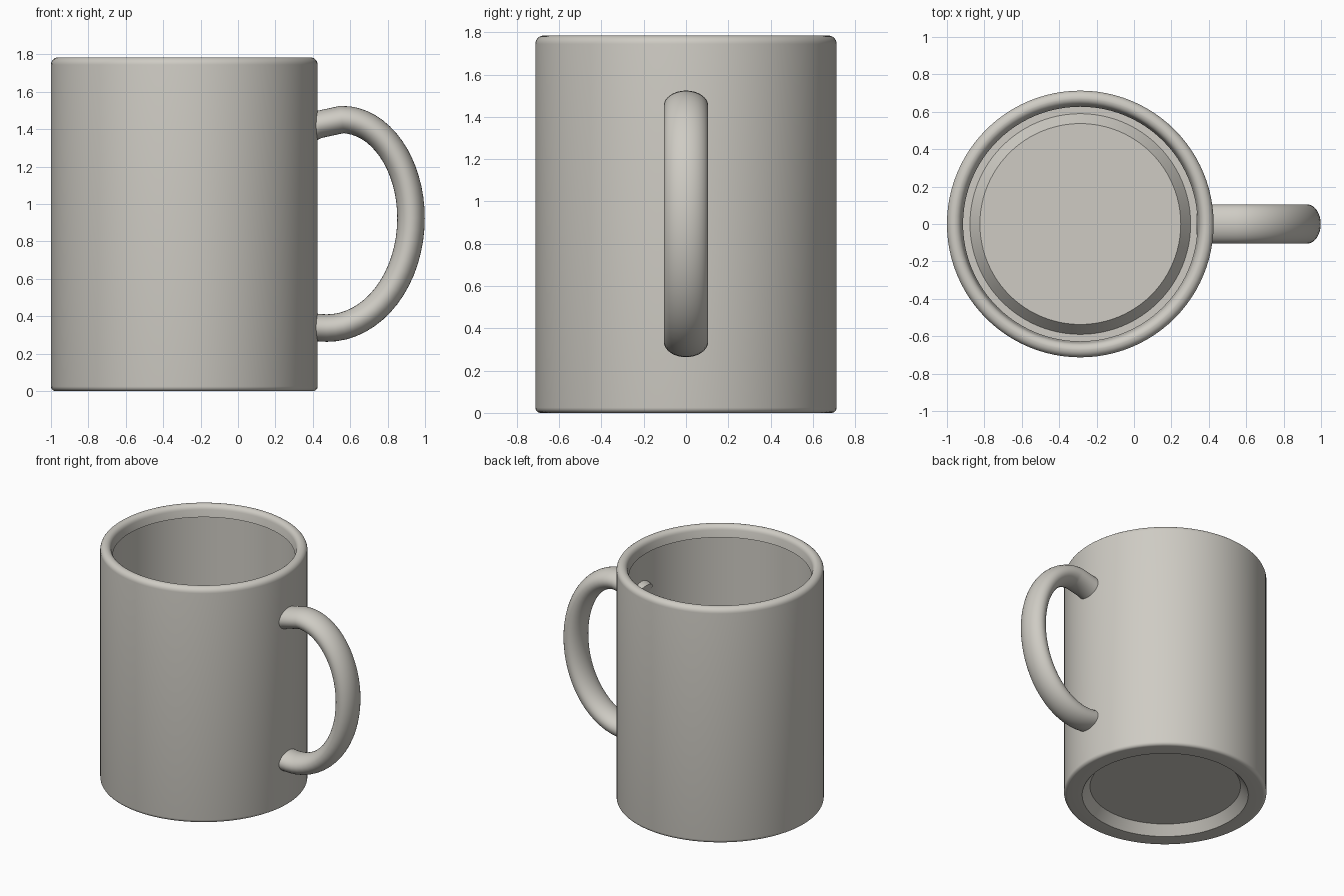
import bpy, bmesh
from math import sin, cos, pi, radians
from mathutils import Vector

if "Cube" in bpy.data.objects:
    bpy.data.objects.remove(bpy.data.objects["Cube"])

CENTRE_X = -0.287
R = 0.713
H = 1.785

glaze = bpy.data.materials.new("warm grey glaze")
glaze.use_nodes = True
colour = (0.62, 0.60, 0.55, 1)
glaze.diffuse_color = colour
glaze.node_tree.nodes["Principled BSDF"].inputs["Base Color"].default_value = colour


def finish(bm, name):
    """Turn the mesh into a smooth shaded object."""
    bmesh.ops.recalc_face_normals(bm, faces=bm.faces)
    mesh = bpy.data.meshes.new(name)
    bm.to_mesh(mesh)
    bm.free()
    mesh.materials.append(glaze)
    ob = bpy.data.objects.new(name, mesh)
    bpy.context.collection.objects.link(ob)
    bpy.ops.object.select_all(action="DESELECT")
    ob.select_set(True)
    bpy.context.view_layer.objects.active = ob
    bpy.ops.object.shade_smooth_by_angle(angle=radians(35))
    return ob


def arc(cx, cz, rx, rz, a0, a1, steps):
    """Points on an elliptical arc, angles in degrees."""
    angles = [radians(a0 + (a1 - a0) * i / steps) for i in range(steps + 1)]
    return [(cx + rx * cos(a), cz + rz * sin(a)) for a in angles]


# Mug body: recessed foot, rounded rim, overhanging lip and raised floor
profile = [(0, 0.07), (0.53, 0.07), (0.585, 0)]
profile += arc(R - 0.025, 0.025, 0.025, 0.025, -90, 0, 5)
profile += arc(R - 0.04, H - 0.04, 0.04, 0.04, 0, 90, 6)
profile += arc(R - 0.04, H - 0.04, 0.037, 0.04, 96, 170, 6)
profile += [(0.627, 1.70), (0.662, 1.69), (0.662, 0.05),
            (0.59, 0.05), (0.537, 0.12), (0, 0.12)]
bm = bmesh.new()
verts = [bm.verts.new((r, 0, z)) for r, z in profile]
edges = [bm.edges.new(pair) for pair in zip(verts, verts[1:])]
bmesh.ops.spin(bm, geom=verts + edges, cent=(0, 0, 0), axis=(0, 0, 1),
               angle=2 * pi, steps=96, use_duplicate=False)
bmesh.ops.remove_doubles(bm, verts=bm.verts, dist=0.0005)
body = finish(bm, "mug_body")
body.location.x = CENTRE_X

# Handle: oval section swept along two joined elliptical arcs
path = [(0.36, 1.395), (0.43, 1.425)]
path += arc(0.555, 0.925, 0.37, 0.527, 90, 0, 16)
path += arc(0.475, 0.925, 0.45, 0.588, 0, -90, 16)[1:]
path += [(0.42, 0.34), (0.36, 0.355)]
path = [Vector((x, 0, z)) for x, z in path]
SIDES = 32
bm = bmesh.new()
rings = []
for i, p in enumerate(path):
    tangent = path[min(i + 1, len(path) - 1)] - path[max(i - 1, 0)]
    normal = Vector((-tangent.z, 0, tangent.x)).normalized()
    rings.append([bm.verts.new(p + normal * 0.0735 * cos(a) + Vector((0, 0.105 * sin(a), 0)))
                  for a in (2 * pi * k / SIDES for k in range(SIDES))])
for a, b in zip(rings, rings[1:]):
    for k in range(SIDES):
        n = (k + 1) % SIDES
        bm.faces.new((a[k], a[n], b[n], b[k]))
bm.faces.new(rings[0])
bm.faces.new(rings[-1])
finish(bm, "handle")
